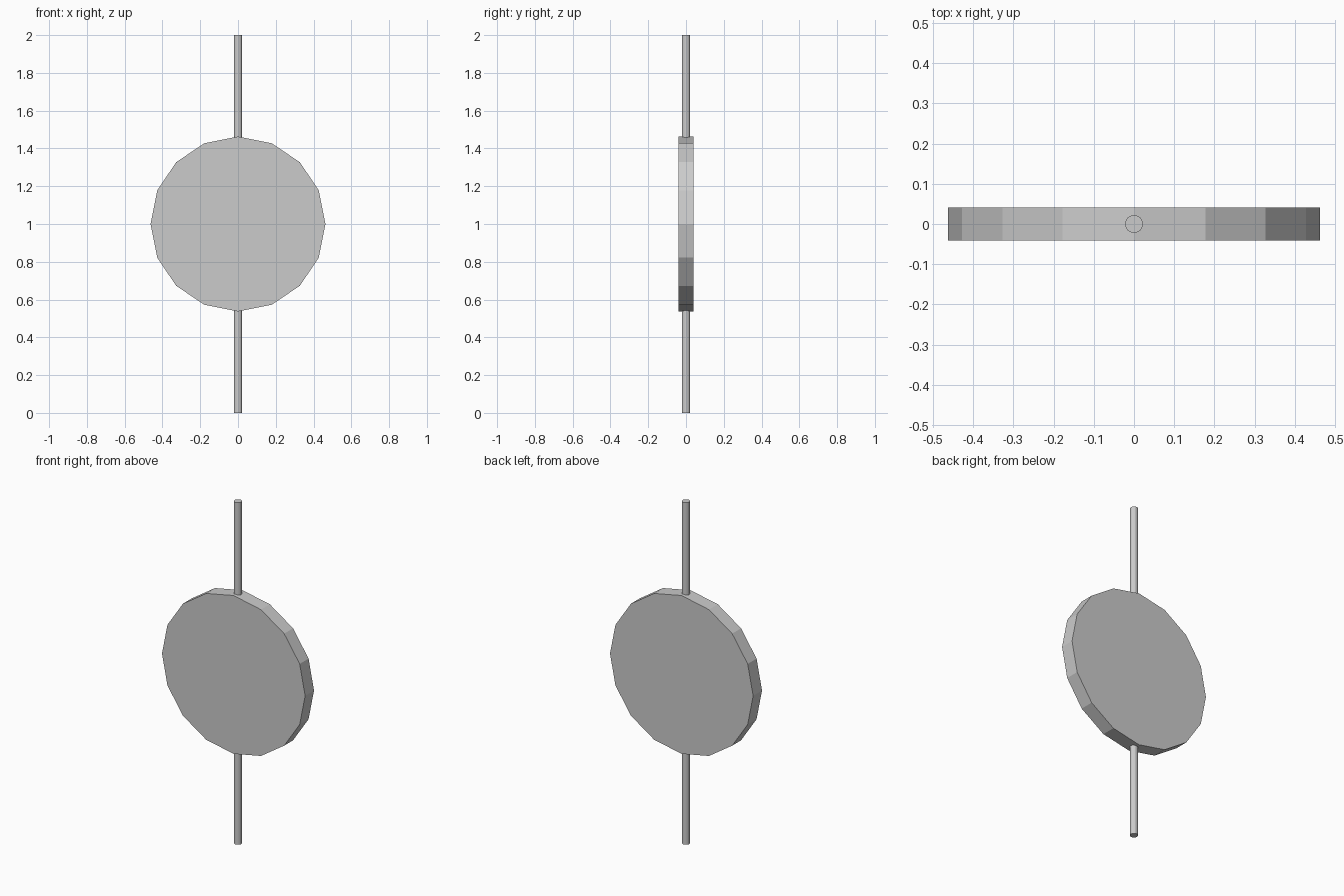
import bpy
import math

if "Cube" in bpy.data.objects:
    bpy.data.objects.remove(bpy.data.objects["Cube"])


def cylinder(name, sides, radius, depth, location, rotation=(0, 0, 0)):
    bpy.ops.mesh.primitive_cylinder_add(
        vertices=sides, radius=radius, depth=depth,
        location=location, rotation=rotation)
    obj = bpy.context.object
    obj.name = name
    return obj


# Flat sixteen-sided disc facing the front
cylinder("disc", 16, 0.463, 0.082, (0, 0, 1), (math.pi / 2, 0, 0))

# Thin vertical rod running through the disc
cylinder("rod", 16, 0.022, 2.0, (0, 0, 1))
